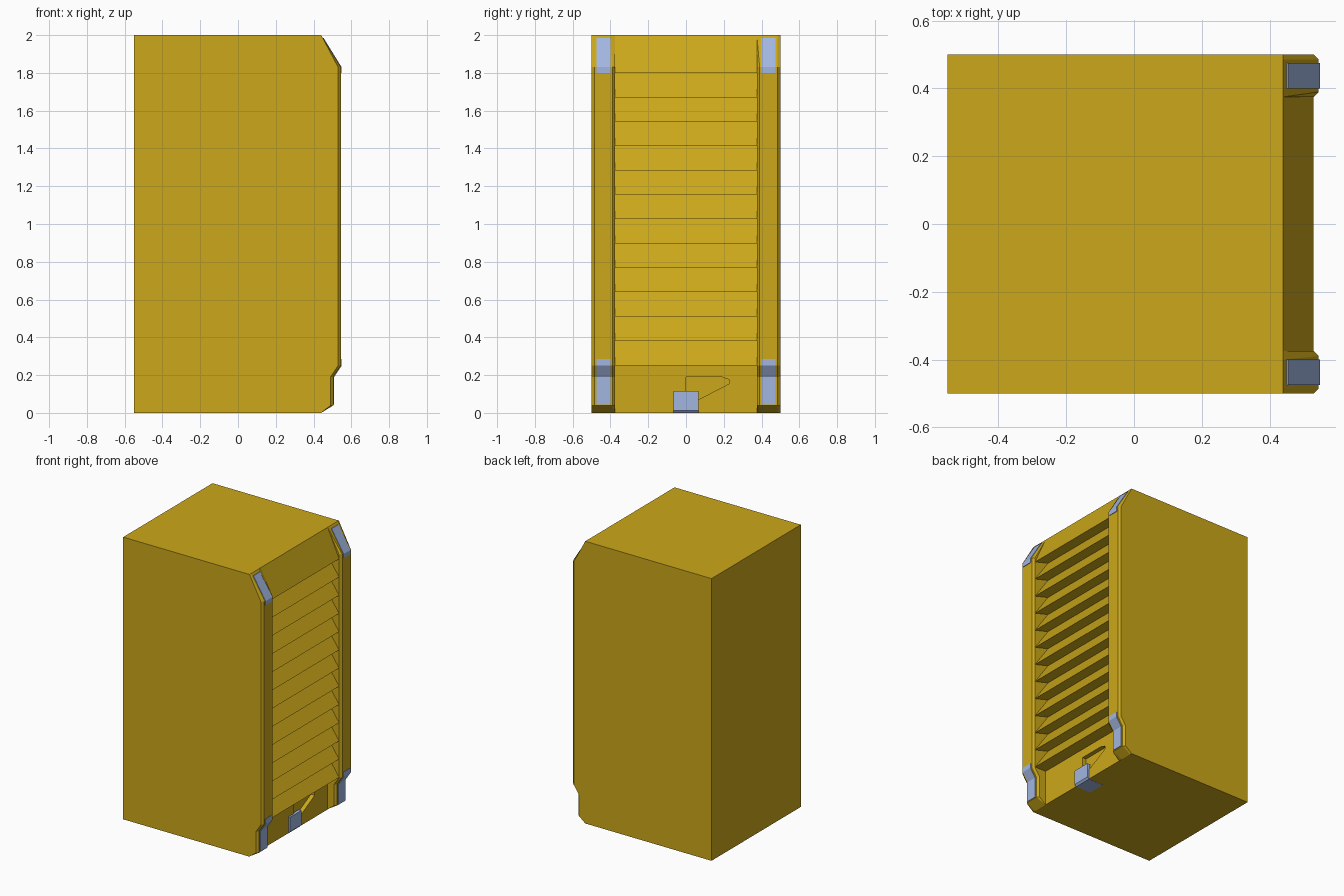
import bpy, bmesh

if "Cube" in bpy.data.objects:
    bpy.data.objects.remove(bpy.data.objects["Cube"])


def material(name, color):
    m = bpy.data.materials.new(name)
    m.diffuse_color = (*color, 1)
    m.use_nodes = True
    m.node_tree.nodes["Principled BSDF"].inputs["Base Color"].default_value = m.diffuse_color
    return m


YELLOW = material("yellow_paint", (0.60, 0.39, 0.01))
GREY = material("grey_metal", (0.36, 0.47, 0.75))


def loft(name, stations, mat):
    """Solid through matching xz profiles; stations = [(y, [(x, z), ...]), ...]"""
    bm = bmesh.new()
    rings = [[bm.verts.new((x, y, z)) for x, z in prof] for y, prof in stations]
    n = len(rings[0])
    bm.faces.new(rings[0])
    bm.faces.new(rings[-1])
    for a, b in zip(rings, rings[1:]):
        for i in range(n):
            j = (i + 1) % n
            bm.faces.new((a[i], a[j], b[j], b[i]))
    bmesh.ops.recalc_face_normals(bm, faces=bm.faces)
    me = bpy.data.meshes.new(name)
    bm.to_mesh(me)
    bm.free()
    me.materials.append(mat)
    ob = bpy.data.objects.new(name, me)
    bpy.context.collection.objects.link(ob)
    return ob


def cut(target, cutter):
    cutter.hide_render = True
    cutter.hide_set(True)
    mod = target.modifiers.new(cutter.name, 'BOOLEAN')
    mod.operation = 'DIFFERENCE'
    mod.solver = 'EXACT'
    mod.object = cutter


# Door-frame side profile, top to bottom; d pulls it back for chamfers
def front(d=0.0):
    return [(0.44, 2), (0.545 - d, 1.83), (0.545 - d, 0.25),
            (0.505 - d, 0.19), (0.505 - d, 0.04), (0.44, 0)]


# Cabinet body with chamfered outer frame edges
def body_profile(d):
    return front(d) + [(-0.55, 0), (-0.55, 2)]


body = loft("cabinet_body", [(-0.5, body_profile(0.015)), (-0.485, body_profile(0)),
                             (0.485, body_profile(0)), (0.5, body_profile(0.015))], YELLOW)

# Recess with louvre slats between the frames
TIP, STEP, COUNT = 0.53, 0.129, 12
recess = [(0.44, 2.1), (0.44, 2), (TIP, 1.8)]
for k in range(COUNT):
    z = 1.8 - k * STEP
    recess += [(0.42, z + 0.03), (TIP, z - STEP)]
recess += [(0.44, 0.252), (0.44, -0.1), (1, -0.1), (1, 2.1)]
cut(body, loft("louvre_cutter", [(-0.375, recess), (0.375, recess)], YELLOW))


# Chamfer along the inner frame edges
def chamfer_profile(d):
    return [(0.44, 2.1)] + front(d) + [(0.44, -0.1), (1, -0.1), (1, 2.1)]


cut(body, loft("inner_chamfer_cutter",
               [(-0.40, chamfer_profile(-0.01)), (-0.375, chamfer_profile(0.015)),
                (0.375, chamfer_profile(0.015)), (0.40, chamfer_profile(-0.01))], YELLOW))

# Shallow hand recess in the lower panel
outline = [(0, 0.19), (0.19, 0.19), (0.23, 0.175), (0.23, 0.155), (0.065, 0.07), (0, 0.07)]
bm = bmesh.new()
f = bm.faces.new([bm.verts.new((0.41, y, z)) for y, z in outline])
ext = bmesh.ops.extrude_face_region(bm, geom=[f])
bmesh.ops.translate(bm, vec=(0.06, 0, 0),
                    verts=[v for v in ext["geom"] if isinstance(v, bmesh.types.BMVert)])
bmesh.ops.recalc_face_normals(bm, faces=bm.faces)
me = bpy.data.meshes.new("hand_recess_cutter")
bm.to_mesh(me)
bm.free()
me.materials.append(YELLOW)
hand = bpy.data.objects.new("hand_recess_cutter", me)
bpy.context.collection.objects.link(hand)
cut(body, hand)


# Grey guards wrapped over the frame corners
def ribbon(name, path, y0, y1):
    prof = [(x + 0.004, z) for x, z in path] + [(x - 0.02, z) for x, z in reversed(path)]
    return loft(name, [(y0, prof), (y1, prof)], GREY)


for side, (y0, y1) in {"left": (-0.475, -0.40), "right": (0.40, 0.475)}.items():
    ribbon("top_guard_" + side, [(0.45, 1.984), (0.545, 1.83), (0.545, 1.80)], y0, y1)
    ribbon("bottom_guard_" + side, [(0.545, 0.285), (0.545, 0.25),
                                    (0.505, 0.19), (0.505, 0.045)], y0, y1)

# Grey latch: front plate, bent under the cabinet
latch = [(0.43, 0.115), (0.452, 0.115), (0.452, 0.012), (0.44, 0), (0.32, 0), (0.32, 0.012), (0.43, 0.012)]
latch = [(x, z - 0.001) if z == 0 else (x, z) for x, z in latch]
loft("latch_plate", [(-0.065, latch), (0.065, latch)], GREY)
